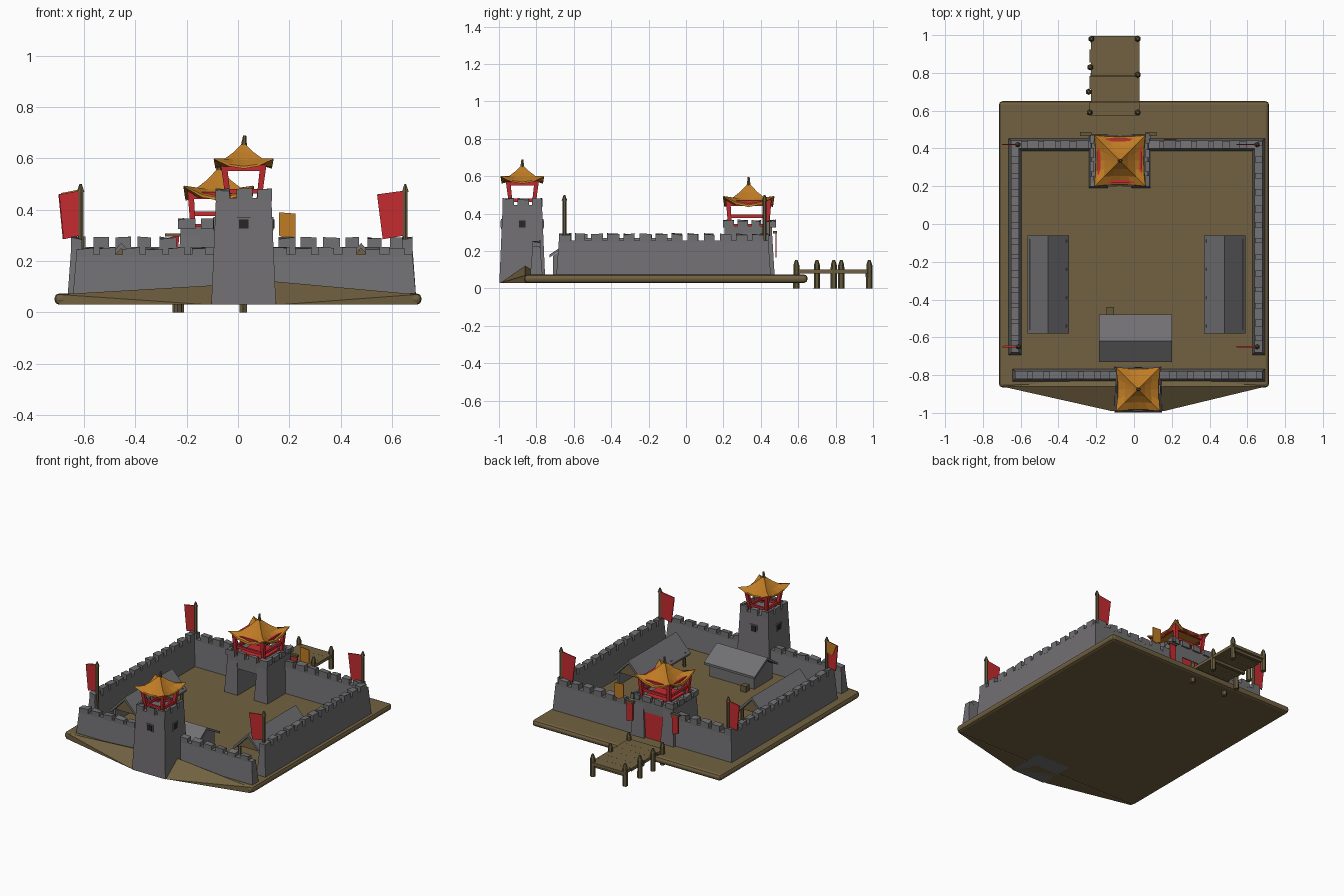
import bpy, bmesh, math, random
from mathutils import Vector

random.seed(4)
if "Cube" in bpy.data.objects:
    bpy.data.objects.remove(bpy.data.objects["Cube"])


def material(name, *rgb):
    m = bpy.data.materials.new(name)
    m.use_nodes = True
    m.diffuse_color = (*rgb, 1)
    m.node_tree.nodes["Principled BSDF"].inputs["Base Color"].default_value = (*rgb, 1)
    return m


STONE = material("grey stone", .165, .16, .168)
EARTH = material("tan earth", .165, .12, .052)
WOOD = material("brown wood", .13, .1, .045)
RED = material("red cloth and paint", .56, .025, .03)
ORANGE = material("orange tile", .52, .2, .018)
DARK = material("dark opening", .02, .02, .02)


def finish(bm, name, mat):
    bmesh.ops.recalc_face_normals(bm, faces=bm.faces)
    me = bpy.data.meshes.new(name)
    bm.to_mesh(me)
    bm.free()
    me.materials.append(mat)
    ob = bpy.data.objects.new(name, me)
    bpy.context.collection.objects.link(ob)
    return ob


def add_box(bm, x0, x1, y0, y1, z0, z1, flare=0, jitter=0):
    """Block whose foot is wider than its top by flare on each side."""
    vs = bmesh.ops.create_cube(bm, size=1)["verts"]
    for v in vs:
        f = flare if v.co.z < 0 else 0
        v.co = Vector((x0 - f if v.co.x < 0 else x1 + f,
                       y0 - f if v.co.y < 0 else y1 + f,
                       z0 if v.co.z < 0 else z1 + random.uniform(-jitter, jitter)))
    return vs


def boxes(name, mat, *specs):
    bm = bmesh.new()
    for s in specs:
        add_box(bm, *s)
    return finish(bm, name, mat)


def beam(bm, a, b, r0, r1, sides=6):
    """Tapered post between two points."""
    a, b = Vector(a), Vector(b)
    vs = bmesh.ops.create_cone(bm, cap_ends=True, segments=sides, radius1=r0,
                               radius2=r1, depth=(b - a).length)["verts"]
    q = (b - a).to_track_quat("Z", "Y")
    for v in vs:
        v.co = q @ v.co + (a + b) / 2


def prism(name, mat, outline, start, end, axis):
    """Extrude an (across, z) outline along the x or y axis."""
    bm = bmesh.new()
    place = lambda p, t: (t, p[0], p[1]) if axis == "x" else (p[0], t, p[1])
    rings = [[bm.verts.new(place(p, t)) for p in outline] for t in (start, end)]
    for r in rings:
        bm.faces.new(r)
    n = len(outline)
    for i in range(n):
        j = (i + 1) % n
        bm.faces.new((rings[0][i], rings[0][j], rings[1][j], rings[1][i]))
    return finish(bm, name, mat)


def merlons(bm, a, b, fixed, width, along, z0, z1, step):
    """Row of teeth along one wall."""
    n = max(2, round((b - a) / step))
    for i in range(n):
        s = a + (b - a) * i / n
        e = s + (b - a) / n * random.uniform(.6, .78)
        lo, hi = fixed - width / 2, fixed + width / 2
        span = (s, e, lo, hi) if along == "x" else (lo, hi, s, e)
        add_box(bm, *span, z0 - .01, z1, 0, .006)


def wall(name, a, b, fixed, along, z0, z1):
    bm = bmesh.new()
    span = (a, b, fixed - .02, fixed + .02) if along == "x" else (fixed - .02, fixed + .02, a, b)
    add_box(bm, *span, .05, z0, .015)
    merlons(bm, a, b, fixed, .042, along, z0, z1, .085)
    return finish(bm, name, STONE)


def pagoda_roof(name, cx, cy, half, eave, corner, peak, tip):
    """Concave four-sided roof with raised corners and a spike."""
    bm = bmesh.new()
    h = peak - eave
    profile = [(.72, .1, .1), (1, 0, corner), (.97, .1, corner + .02), (.62, .36, .42),
               (.33, .66, .68), (.07, 1, 1)]
    rings = []
    for r, mid, cor in profile:
        ring = []
        for i in range(16):
            side, t = divmod(i, 4)
            u = t / 2 - 1
            x, y = [(u, -1), (1, u), (-u, 1), (-1, -u)][side]
            z = eave + h * (mid + (cor - mid) * u * u)
            pull = 1 - .06 * (1 - u * u)
            ring.append(bm.verts.new((cx + x * r * half * pull, cy + y * r * half * pull, z)))
        rings.append(ring)
    for lo, hi in zip(rings, rings[1:]):
        for i in range(16):
            j = (i + 1) % 16
            bm.faces.new((lo[i], lo[j], hi[j], hi[i]))
    bm.faces.new(rings[0])
    bm.faces.new(rings[-1])
    finish(bm, name, ORANGE)
    bm = bmesh.new()
    beam(bm, (cx, cy, peak - .02), (cx + .004, cy, tip), .014, .006)
    finish(bm, name + "_spike", WOOD)


def pavilion(name, cx, cy, foot, head, z0, z1, rail):
    """Four leaning posts, a head frame and a low railing."""
    bm = bmesh.new()
    for sx in (-1, 1):
        for sy in (-1, 1):
            beam(bm, (cx + sx * foot, cy + sy * foot, z0),
                 (cx + sx * head, cy + sy * head, z1), .014, .017, 4)
        for z, r, t in ((z1 - .02, head, .014), (rail, foot, .009)):
            add_box(bm, cx - r, cx + r, cy + sx * r - .007, cy + sx * r + .007, z - t, z + t)
            add_box(bm, cx + sx * r - .007, cx + sx * r + .007, cy - r, cy + r, z - t, z + t)
    finish(bm, name, RED)


# Ground slab and the earth apron rising to the tower
slab = boxes("ground_slab", EARTH, (-.715, .715, -.865, .65, .03, .074))
bev = slab.modifiers.new("worn_edges", "BEVEL")
bev.width, bev.segments = .018, 2
bm = bmesh.new()
for p in [(-.7, -.86, .03), (.7, -.86, .03), (-.7, -.86, .07), (.7, -.86, .07), (-.12, -.99, .03),
          (.16, -.99, .03), (-.1, -.86, .1), (.15, -.86, .12), (.15, -.78, .07), (-.1, -.78, .07)]:
    bm.verts.new(p)
bmesh.ops.convex_hull(bm, input=bm.verts)
finish(bm, "front_apron", EARTH)

# Curtain walls
wall("east_wall", -.68, .44, .66, "y", .255, .29)
wall("west_wall", -.68, .44, -.63, "y", .255, .29)
wall("back_wall_west", -.65, -.22, .42, "x", .255, .29)
wall("back_wall_east", .07, .68, .42, "x", .255, .29)
wall("front_wall_west", -.63, -.09, -.8, "x", .225, .25)
wall("front_wall_east", .13, .68, -.8, "x", .225, .25)

# Front watchtower
TX, TY = .022, -.875
bm = bmesh.new()
add_box(bm, TX - .108, TX + .108, TY - .105, TY + .105, .03, .445, .018)
for s in (-1, 1):
    merlons(bm, TX - .108, TX + .135, TY + s * .097, .018, "x", .445, .478, .08)
    merlons(bm, TY - .105, TY + .13, TX + s * .1, .018, "y", .445, .478, .08)
finish(bm, "watchtower", STONE)
frame, hole = bmesh.new(), bmesh.new()
for s in (-1, 1):
    for bmx, r, d in ((frame, .026, .004), (hole, .018, .007)):
        y, x = TY + s * .110, TX + s * .113
        add_box(bmx, TX - r, TX + r, y - d, y + d, .345 - r, .345 + r)
        add_box(bmx, x - d, x + d, TY - r, TY + r, .345 - r, .345 + r)
finish(frame, "window_frames", STONE)
finish(hole, "window_openings", DARK)
pavilion("watchtower_pavilion", TX, TY, .06, .078, .44, .585, .472)
pagoda_roof("watchtower_roof", TX, TY, .117, .56, .4, .655, .69)

# Back gatehouse with its passage and red door
GX, GY = -.075, .335
boxes("gatehouse", STONE,
      (-.225, -.15, .205, .46, .05, .3, .015), (0, .075, .205, .46, .05, .3, .015),
      (-.225, .075, .205, .46, .25, .335))
bm = bmesh.new()
for s in (-1, 1):
    merlons(bm, -.23, .11, GY + s * .125, .022, "x", .335, .362, .085)
    merlons(bm, .2, .5, GX + s * .147, .022, "y", .335, .362, .075)
finish(bm, "gatehouse_parapet", STONE)
boxes("gate_door", RED, (-.16, .01, .435, .455, .06, .27))
pavilion("gatehouse_pavilion", GX, GY, .1, .11, .33, .475, .385)
boxes("gatehouse_floor", RED, (GX - .09, GX + .09, GY - .09, GY + .09, .33, .345))
pagoda_roof("gatehouse_roof", GX, GY, .138, .435, .47, .555, .595)

# Open sheds along both side walls
for side, cx in (("east", .48), ("west", -.455)):
    s = 1 if cx > 0 else -1
    chevron = [(cx - .11, .155), (cx, .27), (cx + .11, .155), (cx + .105, .14),
               (cx, .25), (cx - .105, .14)]
    prism(side + "_shed_roof", STONE, chevron, -.58, -.06, "y")
    for y in (-.55, -.1):
        prism(side + "_shed_gable", EARTH, [(cx - .09, .155), (cx, .25), (cx + .09, .155)],
              y, y + .012, "y")
    edge = cx + s * .09
    boxes(side + "_shed_wall", STONE, (edge - .008, edge + .008, -.56, -.08, .06, .17))
    bm = bmesh.new()
    for i in range(4):
        y = -.54 + i * .15
        beam(bm, (cx - s * .09, y, .06), (cx - s * .09, y, .17), .011, .011)
    finish(bm, side + "_shed_posts", WOOD)

# Hall behind the watchtower
prism("hall_walls", STONE, [(-.71, .06), (-.71, .175), (-.62, .235), (-.51, .18), (-.51, .06)],
      -.16, .18, "x")
prism("hall_roof", STONE, [(-.73, .18), (-.62, .255), (-.48, .175), (-.48, .16),
                           (-.62, .238), (-.73, .165)], -.185, .2, "x")
boxes("crate", WOOD, (-.145, -.105, -.48, -.44, .06, .115))

# Corner flags
for name, x, y in (("front_west", -.612, -.65), ("front_east", .652, -.65),
                   ("back_west", -.615, .42), ("back_east", .652, .42)):
    w = .085 if x < 0 else .11
    bm = bmesh.new()
    beam(bm, (x, y, .06), (x, y, .47), .011, .011)
    beam(bm, (x, y, .47), (x, y, .5), .015, .004)
    finish(bm, name + "_flagpole", WOOD)
    prism(name + "_flag", RED, [(x, .3), (x - w * .8, .285), (x - w, .46), (x, .475)],
          y - .003, y + .003, "y")
prism("orange_pennant", ORANGE, [(-.612, .4), (-.66, .39), (-.69, .465), (-.612, .48)],
      -.646, -.642, "y")

# Hanging banners near the gate
prism("orange_banner", ORANGE, [(.16, .3), (.195, .28), (.225, .29), (.225, .385), (.16, .39)],
      .445, .45, "y")
for x in (-.255, .09):
    prism("gate_banner", RED, [(x - .025, .18), (x + .02, .165), (x + .025, .3), (x - .025, .29)],
          .478, .484, "y")
    boxes("banner_bar", WOOD, (x - .03, x + .03, .465, .487, .295, .308))

# Landing stage
bm = bmesh.new()
for i in range(6):
    y = .575 + i * .07
    add_box(bm, -.235 + .008 * (i % 2), .03, y, y + .0695, .08, .1)
finish(bm, "landing_deck", EARTH)
bm = bmesh.new()
for x, y in ((-.225, .98), (.02, .98), (-.232, .83), (.02, .79), (-.24, .7), (-.235, .59), (.02, .59)):
    beam(bm, (x, y, 0), (x, y, .125), .017, .016)
    beam(bm, (x, y, .125), (x, y, .152), .016, .007)
for y in (.59, .79, .97):
    add_box(bm, -.23, .02, y - .01, y + .01, .062, .08)
finish(bm, "landing_posts", WOOD)
